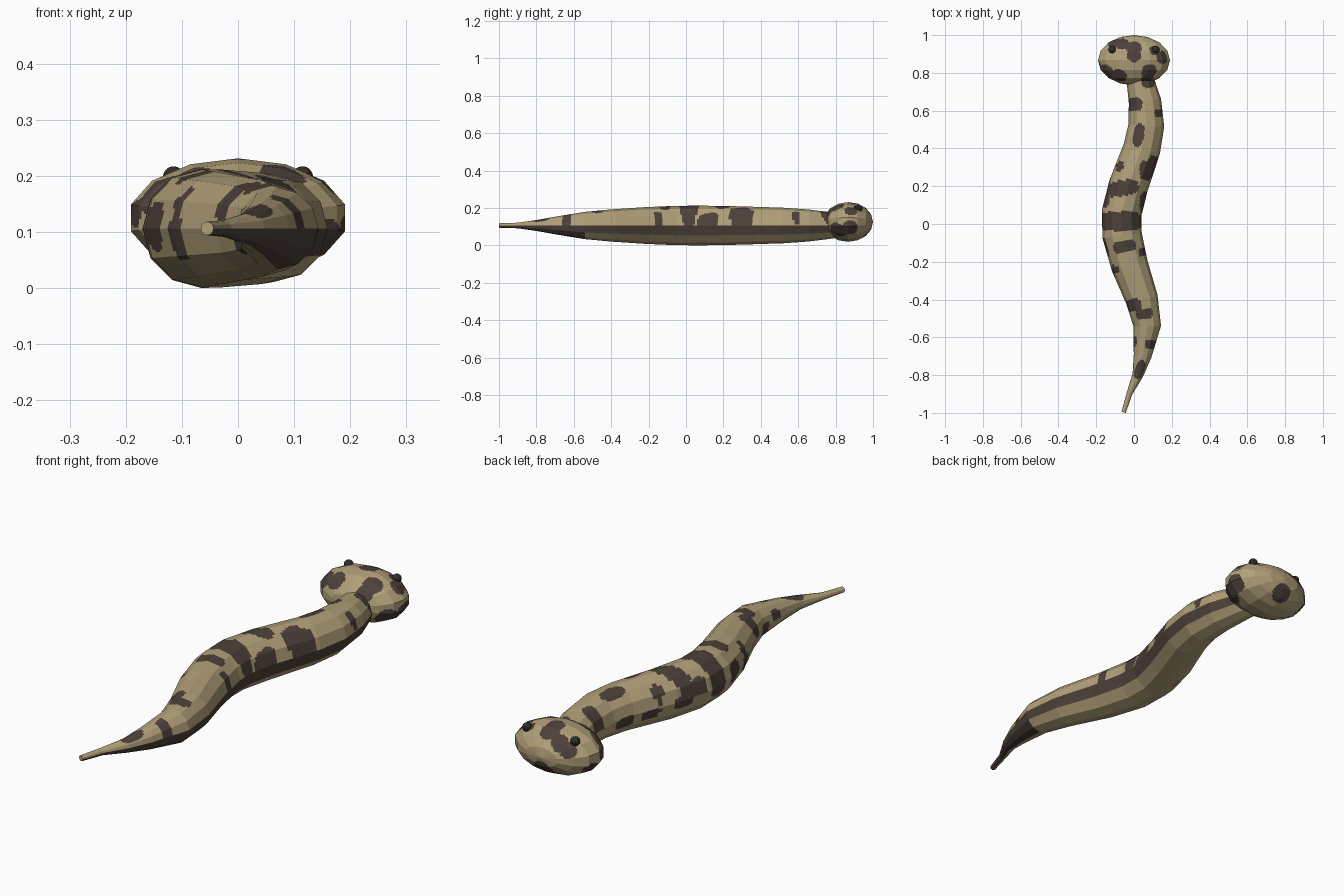
import bpy, bmesh, math
from mathutils import Vector, Matrix

default_cube = bpy.data.objects.get("Cube")
if default_cube:
    bpy.data.objects.remove(default_cube, do_unlink=True)


def make_material(name, color):
    material = bpy.data.materials.new(name)
    material.use_nodes = True
    material.diffuse_color = (*color, 1)
    shader = material.node_tree.nodes["Principled BSDF"]
    shader.inputs["Base Color"].default_value = (*color, 1)
    shader.inputs["Roughness"].default_value = 0.8
    return material


tan = make_material("sandy tan", (0.44, 0.35, 0.19))
brown = make_material("dark brown", (0.075, 0.052, 0.042))
black = make_material("eye black", (0.03, 0.028, 0.022))

MID_Z = 0.106
SIDES = 12

# Spine stations from tail tip to neck: y, x, radius
SPINE = [
    (-.997, -.055, .012), (-.9, -.025, .015), (-.8, .02, .029), (-.7, .045, .047),
    (-.54, .07, .073), (-.4, .042, .086), (-.22, -.023, .098), (-.06, -.063, .105),
    (.06, -.065, .106), (.2, -.03, .105), (.4, .042, .099), (.52, .065, .095),
    (.65, .058, .086), (.75, .035, .074), (.84, .01, .062),
]

# Blotches on the back: x, y, half width, half length, tilt in degrees
BACK_SPOTS = [
    (0, .635, .045, .035, 0), (.025, .47, .028, .06, -10), (.13, .59, .02, .02, 0),
    (.07, .285, .04, .05, 0), (.11, .32, .04, .04, 0), (-.075, .305, .022, .022, 0),
    (-.06, .19, .085, .042, 10), (-.16, .13, .03, .04, 0), (-.07, .015, .115, .052, 0),
    (.06, .11, .03, .06, 0), (-.05, -.12, .06, .033, 10), (.045, -.15, .02, .025, 0),
    (-.1, -.24, .02, .02, 0), (0, -.43, .04, .035, 0), (.055, -.475, .045, .03, 15),
    (.09, -.635, .033, .022, 0), (.003, -.62, .012, .025, 0), (.03, -.77, .024, .05, -20),
    (.075, .76, .035, .04, 0),
]

# Blotches on the right flank: y, z, half length, half height
FLANK_SPOTS = [
    (.47, .085, .05, .025), (.35, .085, .04, .022), (.2, .1, .045, .028),
    (.01, .11, .05, .05), (-.12, .11, .045, .045), (-.25, .09, .03, .04),
    (-.54, .09, .035, .03),
]

# Blotches on the head relative to its centre: x, y, z, radius
HEAD_SPOTS = [
    (0, .03, .1, .04), (0, .065, .09, .042), (-.06, .085, .065, .035),
    (-.107, .093, .045, .035), (-.15, -.065, .05, .045), (-.08, -.085, .07, .042),
    (.08, -.06, .08, .042), (.07, -.1, .055, .035), (.15, .015, .06, .035),
    (.11, .055, .08, .028), (.18, .01, -.035, .045), (.15, -.06, -.05, .05),
    (-.17, .03, -.045, .035), (0, .11, -.06, .045), (-.19, -.03, .01, .03),
    (-.07, .1, .06, .03),
]


def inside(u, v, half_u, half_v, tilt=0):
    """Rounded-rectangle test for a blotch."""
    a = math.radians(tilt)
    s = u * math.cos(a) + v * math.sin(a)
    t = v * math.cos(a) - u * math.sin(a)
    return (abs(s) / half_u) ** 3 + (abs(t) / half_v) ** 3 < 1


def finish(bm, name, materials):
    bmesh.ops.recalc_face_normals(bm, faces=bm.faces)
    mesh = bpy.data.meshes.new(name)
    bm.to_mesh(mesh)
    bm.free()
    for material in materials:
        mesh.materials.append(material)
    obj = bpy.data.objects.new(name, mesh)
    bpy.context.collection.objects.link(obj)


def refine(bm, cuts):
    """Split the flat facets finely so blotches get clean outlines."""
    bmesh.ops.subdivide_edges(bm, edges=bm.edges[:], cuts=cuts, use_grid_fill=True)


# Body: twelve-sided rings swept along the winding spine
bm = bmesh.new()
points = [Vector((x, y, MID_Z)) for y, x, r in SPINE]
rings = []
for i, (y, x, radius) in enumerate(SPINE):
    ahead = points[min(i + 1, len(points) - 1)] - points[max(i - 1, 0)]
    side = ahead.normalized().cross(Vector((0, 0, 1)))
    ring = []
    for k in range(SIDES):
        a = math.tau * k / SIDES
        offset = side * math.cos(a) + Vector((0, 0, math.sin(a)))
        ring.append(bm.verts.new(points[i] + offset * radius))
    rings.append(ring)

# Lower left strip is dark, widening to the whole quarter near the tail
tail_rings = 4
for i, (a, b) in enumerate(zip(rings, rings[1:])):
    for k in range(SIDES):
        n = (k + 1) % SIDES
        face = bm.faces.new((a[k], a[n], b[n], b[k]))
        quarter = k >= SIDES * 3 // 4
        face.material_index = int(k == SIDES - 1 or (quarter and i < tail_rings))
refine(bm, 10)

# Blotches on the back and the right flank
for face in bm.faces:
    c = face.calc_center_median()
    on_back = c.z > MID_Z and any(
        inside(c.x - x, c.y - y, w, l, t) for x, y, w, l, t in BACK_SPOTS)
    spine_x = next(p.x + (q.x - p.x) * (c.y - p.y) / (q.y - p.y)
                   for p, q in zip(points, points[1:]) if c.y <= q.y or q is points[-1])
    on_flank = c.x < spine_x and any(
        inside(c.y - y, c.z - z, l, h) for y, z, l, h in FLANK_SPOTS)
    if on_back or on_flank:
        face.material_index = 1

# Close the tail tip and the neck end
bmesh.ops.holes_fill(bm, edges=[e for e in bm.edges if e.is_boundary], sides=0)
finish(bm, "body", [tan, brown])

# Head: broad flattened ball with its poles along the body
HEAD = Vector((0, .867, .125))
bm = bmesh.new()
bmesh.ops.create_uvsphere(bm, u_segments=14, v_segments=8, radius=1)
bmesh.ops.rotate(bm, verts=bm.verts, matrix=Matrix.Rotation(math.pi / 2, 3, "X"))
bmesh.ops.scale(bm, verts=bm.verts, vec=(.196, .133, .106))
refine(bm, 8)
for face in bm.faces:
    c = face.calc_center_median()
    face.material_index = int(any(
        (c - Vector((x, y, z))).length < r for x, y, z, r in HEAD_SPOTS))
bmesh.ops.translate(bm, verts=bm.verts, vec=HEAD)
finish(bm, "head", [tan, brown])

# Eyes: small beads on top of the head
for name, sign in (("left_eye", 1), ("right_eye", -1)):
    bm = bmesh.new()
    bmesh.ops.create_uvsphere(bm, u_segments=10, v_segments=8, radius=.02)
    bmesh.ops.translate(bm, verts=bm.verts, vec=HEAD + Vector((sign * .115, .056, .072)))
    finish(bm, name, [black])
